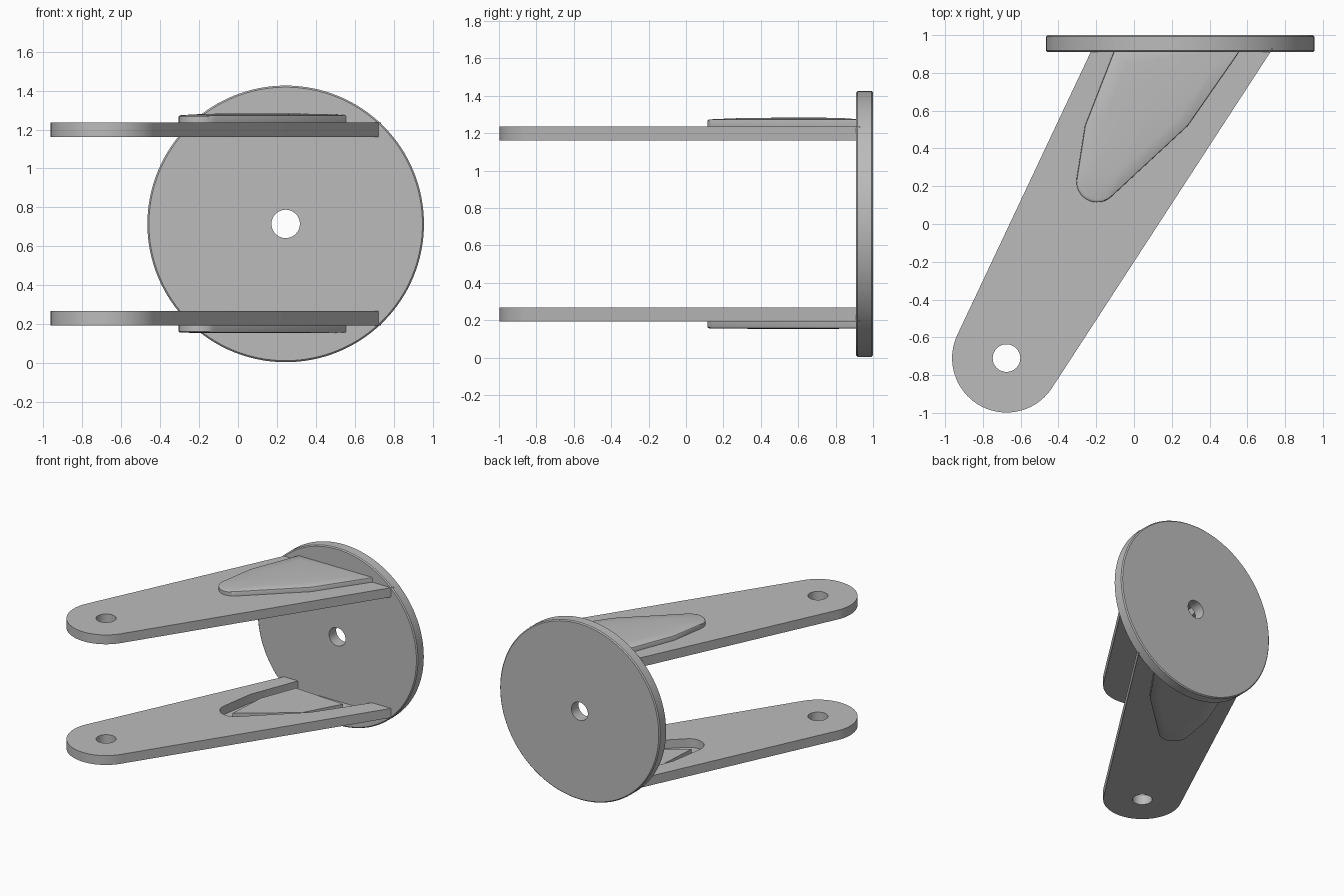
import bpy
import bmesh
from math import sin, cos, radians
from mathutils import Vector

cube = bpy.data.objects.get("Cube")
if cube:
    bpy.data.objects.remove(cube, do_unlink=True)

grey = bpy.data.materials.new("satin grey metal")
grey.use_nodes = True
colour = (0.5, 0.5, 0.5, 1.0)
grey.diffuse_color = colour
grey.node_tree.nodes["Principled BSDF"].inputs["Base Color"].default_value = colour

MID_Z = 0.715       # height of the symmetry plane
ARM_IN, ARM_OUT = 0.447, 0.522   # arm faces, measured from that plane
HOLE_R = 0.073
PIVOT = (-0.675, -0.71)


def arc(centre, radius, start, end, steps):
    angles = [radians(start + (end - start) * i / steps) for i in range(steps + 1)]
    return [(centre[0] + radius * cos(a), centre[1] + radius * sin(a)) for a in angles]


def scaled(outline, factor, anchor=(0.1, 0.65)):
    return [(anchor[0] + (x - anchor[0]) * factor,
             anchor[1] + (y - anchor[1]) * factor) for x, y in outline]


def loft(name, layers):
    """Solid through a stack of (outline, height) layers with equal point counts."""
    bm = bmesh.new()
    rings = [[bm.verts.new((x, y, z)) for x, y in pts] for pts, z in layers]
    for low, high in zip(rings, rings[1:]):
        for i in range(len(low)):
            j = (i + 1) % len(low)
            bm.faces.new((low[i], low[j], high[j], high[i]))
    bm.faces.new(rings[0][::-1])
    bm.faces.new(rings[-1])
    bmesh.ops.recalc_face_normals(bm, faces=bm.faces)
    mesh = bpy.data.meshes.new(name)
    bm.to_mesh(mesh)
    bm.free()
    mesh.materials.append(grey)
    obj = bpy.data.objects.new(name, mesh)
    bpy.context.collection.objects.link(obj)
    return obj


def activate(obj):
    bpy.ops.object.select_all(action="DESELECT")
    obj.select_set(True)
    bpy.context.view_layer.objects.active = obj


def cut(obj, cutter):
    activate(obj)
    mod = obj.modifiers.new("cut", "BOOLEAN")
    mod.operation = "DIFFERENCE"
    mod.solver = "EXACT"
    mod.object = cutter
    bpy.ops.object.modifier_apply(modifier=mod.name)
    bpy.data.objects.remove(cutter, do_unlink=True)


def smooth(obj):
    activate(obj)
    bpy.ops.object.shade_smooth_by_angle(angle=radians(30))


def circle(centre, radius, count):
    return arc(centre, radius, 0, 360 - 360 / count, count - 1)


# Round mounting disc, lofted flat and then stood upright
disc = loft("mounting_disc", [
    (circle((0, 0), 0.703, 128), -0.045), (circle((0, 0), 0.711, 128), -0.037),
    (circle((0, 0), 0.711, 128), 0.037), (circle((0, 0), 0.703, 128), 0.045)])
cut(disc, loft("disc_hole_cutter", [(circle((0, 0), HOLE_R, 48), -0.2),
                                    (circle((0, 0), HOLE_R, 48), 0.2)]))
for v in disc.data.vertices:
    x, y, z = v.co
    v.co = Vector((x + 0.245, 0.955 - z, y + MID_Z))
smooth(disc)

# Outlines of the arm, its stamped panel and the raised panel core
arm_outline = arc(PIVOT, 0.288, 154.7, 326.8, 40) + [(0.735, 0.93), (-0.22, 0.93)]
panel_outline = (arc((-0.195, 0.225), 0.11, 171, 313, 16)
                 + [(0.285, 0.52), (0.57, 0.93), (-0.10, 0.93), (-0.26, 0.52)])
core_outline = [(-0.21, 0.23), (0.2, 0.53), (0.36, 0.82), (-0.08, 0.85), (-0.19, 0.56)]

# Upper and lower arms, mirrored about the middle plane
for label, side, dome in (("upper", 1, 0.009), ("lower", -1, 0.002)):
    def at(h):
        return MID_Z + side * h

    arm = loft(label + "_arm", [(arm_outline, at(ARM_IN)), (arm_outline, at(ARM_OUT))])
    pin = circle(PIVOT, HOLE_R, 48)
    cut(arm, loft("pin_hole_cutter", [(pin, at(0.3)), (pin, at(0.7))]))
    pocket = scaled(panel_outline, 0.985)
    cut(arm, loft("pocket_cutter", [(pocket, at(0.3)), (pocket, at(0.7))]))
    smooth(arm)

    # Stamped panel closing the pocket, softly domed outside
    panel = loft(label + "_stamped_panel", [
        (panel_outline, at(0.516)), (panel_outline, at(0.552)),
        (scaled(panel_outline, 0.99), at(0.557)),
        (scaled(panel_outline, 0.975), at(0.559)),
        (scaled(panel_outline, 0.7), at(0.559 + dome * 0.7)),
        (scaled(panel_outline, 0.3), at(0.559 + dome))])
    smooth(panel)

    # Raised core inside the pocket
    loft(label + "_panel_core", [(core_outline, at(0.52)), (core_outline, at(0.475))])
